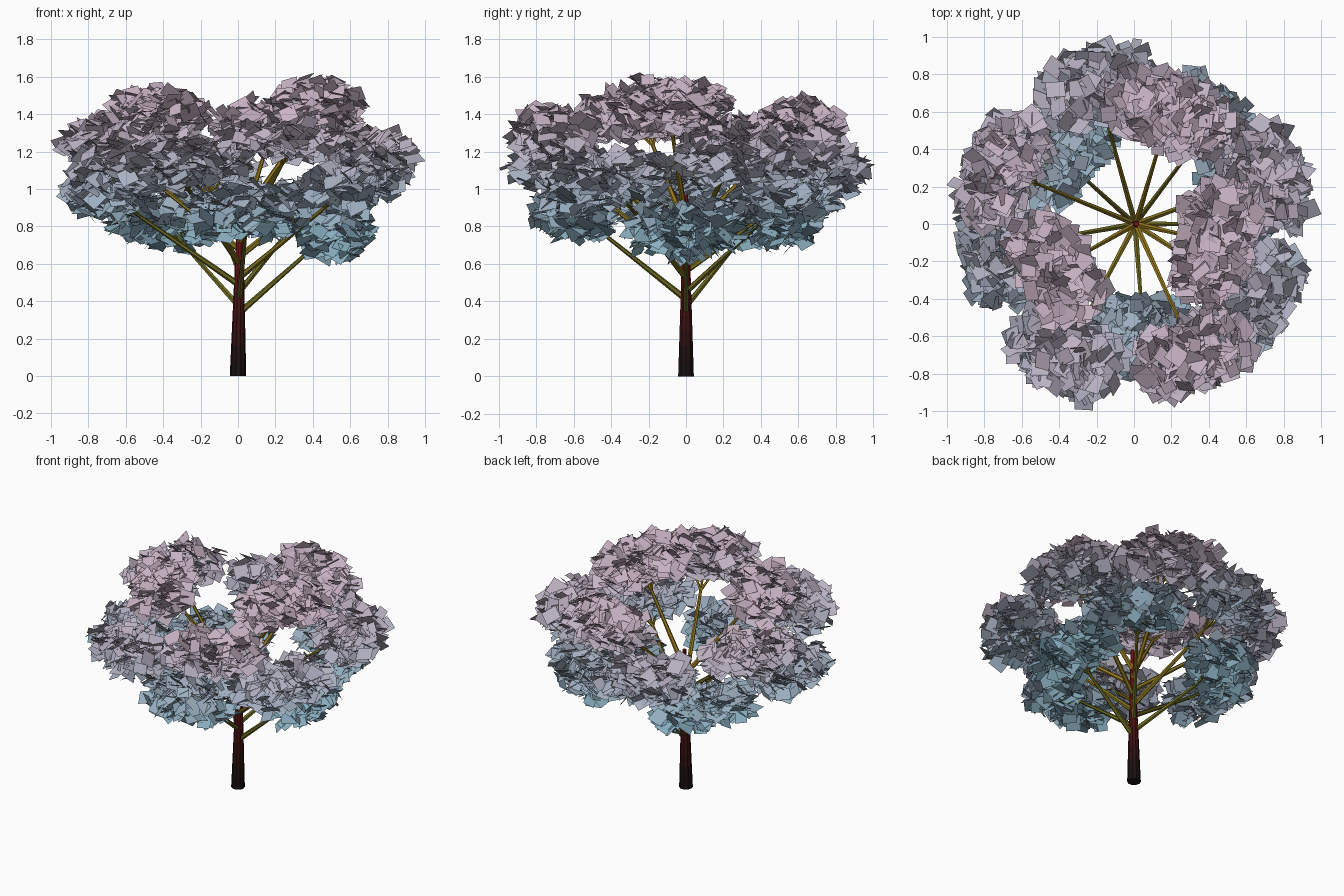
import bpy, bmesh, math, random
from mathutils import Vector, Matrix, Euler

if "Cube" in bpy.data.objects:
    bpy.data.objects.remove(bpy.data.objects["Cube"])

random.seed(7)


def material(name, rgb):
    m = bpy.data.materials.new(name)
    m.diffuse_color = (*rgb, 1)
    m.use_nodes = True
    m.node_tree.nodes["Principled BSDF"].inputs["Base Color"].default_value = m.diffuse_color
    return m


def mix(a, b, t):
    return tuple(p + (q - p) * t for p, q in zip(a, b))


def finish(bm, name, mats):
    me = bpy.data.meshes.new(name)
    bm.to_mesh(me)
    bm.free()
    for m in mats:
        me.materials.append(m)
    ob = bpy.data.objects.new(name, me)
    bpy.context.collection.objects.link(ob)
    return ob


def tapered(bm, a, b, r1, r2, sides=6, caps=True):
    """Tapered stick from a to b; returns its faces."""
    d = b - a
    rot = d.to_track_quat('Z', 'Y').to_matrix().to_4x4()
    res = bmesh.ops.create_cone(bm, cap_ends=caps, segments=sides, radius1=r1, radius2=r2,
                                depth=d.length, matrix=Matrix.Translation((a + b) / 2) @ rot)
    return {f for v in res['verts'] for f in v.link_faces}


# Trunk: stacked tapering sections shading from black to dark red
STEPS = 12
TOP = 0.97
bark = [material(f"bark_{i}", mix((0.008, 0.005, 0.005), (0.26, 0.008, 0.008), (i / (STEPS - 1)) ** 1.5))
        for i in range(STEPS)]
bm = bmesh.new()


def trunk_r(t):
    return 0.044 + (0.012 - 0.044) * t


def trunk_p(z):
    return Vector((0.012 * z / TOP, 0, z))


for i in range(STEPS):
    t0, t1 = i / STEPS, (i + 1) / STEPS
    for f in tapered(bm, trunk_p(t0 * TOP), trunk_p(t1 * TOP), trunk_r(t0), trunk_r(t1),
                     10, caps=i in (0, STEPS - 1)):
        f.material_index = i
bmesh.ops.remove_doubles(bm, verts=bm.verts, dist=0.0008)
finish(bm, "trunk", bark)

# Leaf cluster centres spiral upward by the golden angle; each has three twig tips side by side
reach = [0.52, 0.56, 0.61, 0.67, 0.74, 0.76, 0.77, 0.80, 0.76, 0.77, 0.77, 0.63, 0.49, 0.45]
clusters = []
for i, d in enumerate(reach):
    a = math.radians(137.5 * i)
    out, side = Vector((math.cos(a), math.sin(a), 0)), Vector((-math.sin(a), math.cos(a), 0))
    c = out * d + Vector((0, 0, 0.79 + 0.051 * i))
    tips = [c + side * 0.13 * s - out * 0.015 * abs(s) + Vector((0, 0, random.uniform(-0.03, 0.03)))
            for s in (-1, 0, 1)]
    clusters.append((c, tips))

# Branches: one per cluster, each splitting into three twigs
bm = bmesh.new()
for i, (c, tips) in enumerate(clusters):
    start = trunk_p(0.335 + 0.038 * i)
    fork = start.lerp(c, 0.72)
    before = set(bm.faces)
    tapered(bm, start, fork, 0.017, 0.010)
    for tip in tips:
        tapered(bm, fork, tip, 0.009, 0.004, 5)
    for f in set(bm.faces) - before:
        f.material_index = min(2, i // 5)
finish(bm, "branches", [material(f"branch_{k}", mix((0.15, 0.14, 0.015), (0.30, 0.19, 0.012), k / 2))
                        for k in range(3)])

# Foliage: loose square leaves around each twig tip, blue below to pink above
SHADES = 8
leaf_mats = [material(f"leaf_{k}", mix((0.25, 0.42, 0.52), (0.58, 0.45, 0.55), k / (SHADES - 1)))
             for k in range(SHADES)]
for i, (c, tips) in enumerate(clusters):
    bm = bmesh.new()
    for n in range(390):
        p = Vector([random.gauss(0, 1) for _ in range(3)]).normalized() * random.random() ** 0.4
        p = tips[n % 3] + Vector((p.x * 0.205, p.y * 0.205, p.z * 0.14))
        rot = Euler((random.uniform(-0.9, 0.9), random.uniform(-0.9, 0.9),
                     random.uniform(0, math.tau))).to_matrix()
        turn = Matrix.Rotation(random.uniform(0, math.tau), 3, 'Z')
        h = random.uniform(0.036, 0.054)
        bm.faces.new([bm.verts.new(p + turn @ rot @ Vector((x * h, y * h, 0)))
                      for x, y in ((-1, -1), (1, -1), (1, 1), (-1, 1))]).material_index = \
            max(0, min(SHADES - 1, int((p.z - 0.72) / (1.45 - 0.72) * SHADES)))
    finish(bm, f"leaf_cluster_{i + 1}", leaf_mats)
